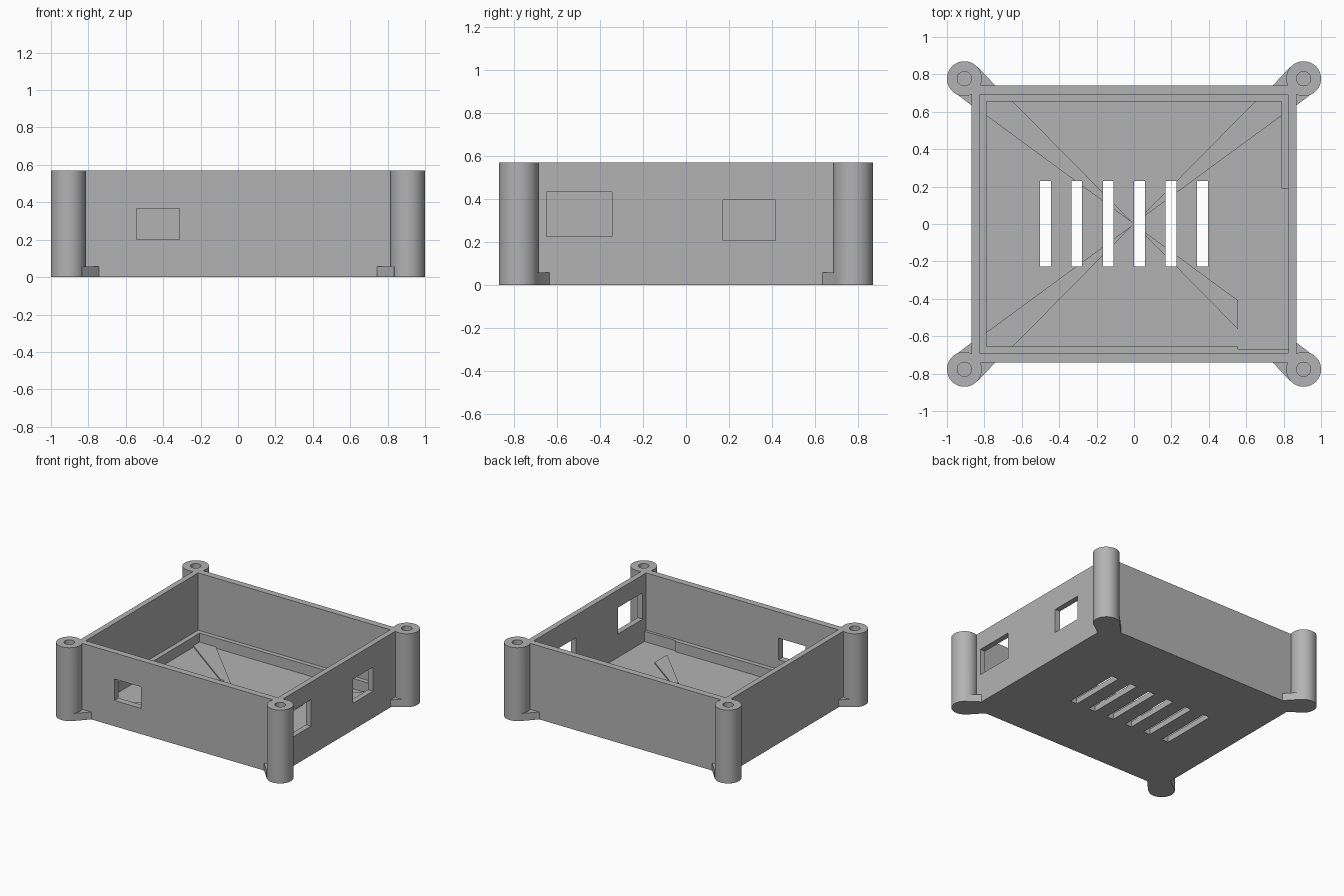
import bpy, bmesh, math

if "Cube" in bpy.data.objects:
    bpy.data.objects.remove(bpy.data.objects["Cube"])

H = 0.57                       # case height
FLOOR, LEDGE = 0.045, 0.125    # floor and ledge tops
CORNERS = [(sx, sy) for sx in (-1, 1) for sy in (-1, 1)]

plastic = bpy.data.materials.new("grey plastic")
plastic.diffuse_color = (0.45, 0.45, 0.45, 1)
plastic.use_nodes = True
plastic.node_tree.nodes["Principled BSDF"].inputs["Base Color"].default_value = plastic.diffuse_color


def prism(name, pts, z0, z1):
    """Upright solid over a plan outline."""
    bm = bmesh.new()
    face = bm.faces.new([bm.verts.new((x, y, z0)) for x, y in pts])
    ext = bmesh.ops.extrude_face_region(bm, geom=[face])
    verts = [g for g in ext["geom"] if isinstance(g, bmesh.types.BMVert)]
    bmesh.ops.translate(bm, verts=verts, vec=(0, 0, z1 - z0))
    bmesh.ops.recalc_face_normals(bm, faces=bm.faces)
    me = bpy.data.meshes.new(name)
    bm.to_mesh(me)
    bm.free()
    me.materials.append(plastic)
    ob = bpy.data.objects.new(name, me)
    bpy.context.collection.objects.link(ob)
    return ob


def box(name, x0, x1, y0, y1, z0, z1):
    return prism(name, [(x0, y0), (x1, y0), (x1, y1), (x0, y1)], z0, z1)


def cyl(name, x, y, r, z0, z1, n=64):
    ang = [2 * math.pi * i / n for i in range(n)]
    return prism(name, [(x + r * math.cos(a), y + r * math.sin(a)) for a in ang], z0, z1)


def combine(target, tool, op):
    mod = target.modifiers.new("join", "BOOLEAN")
    mod.operation, mod.solver, mod.object = op, "EXACT", tool
    bpy.ops.object.select_all(action="DESELECT")
    target.select_set(True)
    bpy.context.view_layer.objects.active = target
    bpy.ops.object.modifier_apply(modifier=mod.name)
    bpy.data.objects.remove(tool)


# Outer block with screw posts and low gusset feet at the corners
case = box("open_case", -0.869, 0.869, -0.741, 0.741, 0, H)
foot = [(0.835, 0.84), (0.74, 0.738), (0.74, 0.72), (0.84, 0.635),
        (0.869, 0.635), (0.968, 0.71), (0.93, 0.79)]
for sx, sy in CORNERS:
    combine(case, prism("foot", [(sx * x, sy * y) for x, y in foot], 0, 0.058), "UNION")
    combine(case, cyl("post", sx * 0.907, sy * 0.777, 0.093, 0, H), "UNION")

# Hollow inside, leaving a ledge around the floor
combine(case, box("cavity", -0.826, 0.826, -0.69, 0.69, LEDGE, 0.8), "DIFFERENCE")
combine(case, box("well", -0.789, 0.789, -0.655, 0.655, FLOOR, 0.3), "DIFFERENCE")

# Tapering diagonal ribs on the floor
rib = [(0.01, 0.0078), (0.805, 0.591), (0.805, 0.67), (0.662, 0.67), (0.01, 0.0095)]
for sx, sy in CORNERS:
    combine(case, prism("rib", [(sx * x, sy * y) for x, y in rib], 0.02, 0.056), "UNION")

# Clearance that trims the ledge and one rib
combine(case, box("clearance", 0.555, 0.826, -0.668, 0.19, FLOOR, 0.3), "DIFFERENCE")

# Floor vents
for i in range(6):
    x = -0.503 + 0.168 * i
    combine(case, box("vent", x, x + 0.058, -0.226, 0.229, -0.1, 0.2), "DIFFERENCE")

# Port openings: one in front, two on the right
for dims in ((-0.544, -0.314, -0.8, -0.6, 0.2, 0.367),
             (0.75, 0.95, -0.648, -0.344, 0.227, 0.432),
             (0.75, 0.95, 0.172, 0.417, 0.208, 0.395)):
    combine(case, box("port", *dims), "DIFFERENCE")

# Blind screw holes
for sx, sy in CORNERS:
    combine(case, cyl("hole", sx * 0.907, sy * 0.777, 0.038, 0.1, 0.7, 32), "DIFFERENCE")

bpy.ops.object.select_all(action="DESELECT")
case.select_set(True)
bpy.context.view_layer.objects.active = case
bpy.ops.object.shade_smooth_by_angle(angle=math.radians(30))
